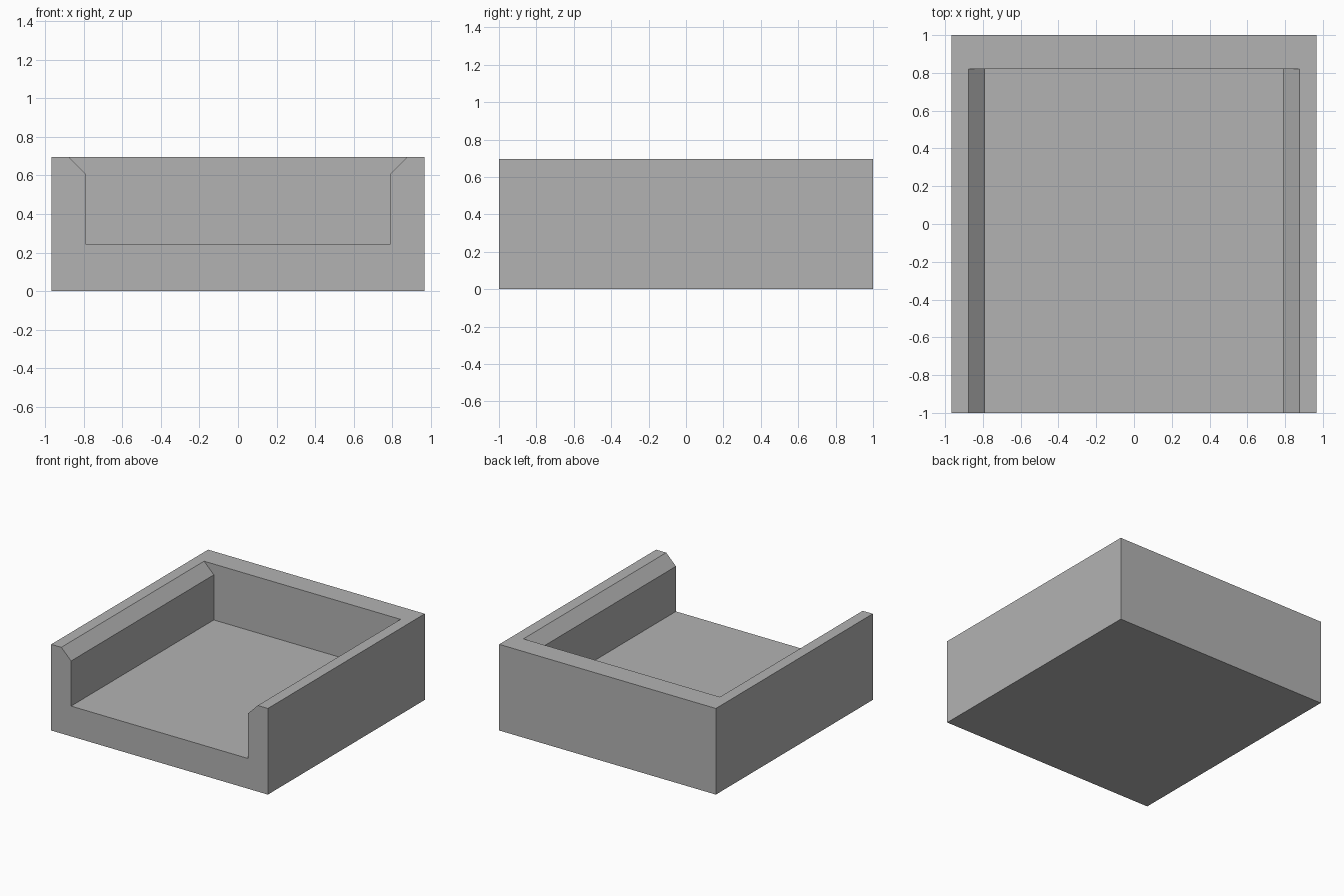
import bpy
import bmesh

cube = bpy.data.objects.get("Cube")
if cube:
    bpy.data.objects.remove(cube, do_unlink=True)

HALF_W, HALF_L, HEIGHT = 0.967, 1.0, 0.695
INNER_W, FLOOR, BACK = 0.79, 0.244, 0.82
BEVEL_W, BEVEL_Z = 0.877, 0.608

grey = bpy.data.materials.new("plain grey")
grey.use_nodes = True
color = (0.45, 0.45, 0.45, 1)
grey.diffuse_color = color
grey.node_tree.nodes["Principled BSDF"].inputs["Base Color"].default_value = color


def prism(name, half_profile, y0, y1):
    """Mirror a right-hand (x, z) profile and extrude it along y."""
    outline = half_profile + [(-x, z) for x, z in reversed(half_profile)]
    bm = bmesh.new()
    face = bm.faces.new([bm.verts.new((x, y0, z)) for x, z in outline])
    ext = bmesh.ops.extrude_face_region(bm, geom=[face])
    moved = [v for v in ext["geom"] if isinstance(v, bmesh.types.BMVert)]
    bmesh.ops.translate(bm, verts=moved, vec=(0, y1 - y0, 0))
    bmesh.ops.recalc_face_normals(bm, faces=bm.faces)
    mesh = bpy.data.meshes.new(name)
    bm.to_mesh(mesh)
    bm.free()
    mesh.materials.append(grey)
    obj = bpy.data.objects.new(name, mesh)
    bpy.context.collection.objects.link(obj)
    return obj


# Solid block
tray = prism("open_front_tray", [(HALF_W, 0), (HALF_W, HEIGHT)], -HALF_L, HALF_L)

# Recess with sloped upper side edges, open at the front and top
over = 0.2
recess = prism("recess_cutter",
               [(INNER_W, FLOOR), (INNER_W, BEVEL_Z), (BEVEL_W, HEIGHT),
                (BEVEL_W + over, HEIGHT + over)],
               -HALF_L - over, BACK)
recess.hide_render = True
recess.hide_viewport = True

cut = tray.modifiers.new("recess", "BOOLEAN")
cut.operation = "DIFFERENCE"
cut.solver = "EXACT"
cut.object = recess
